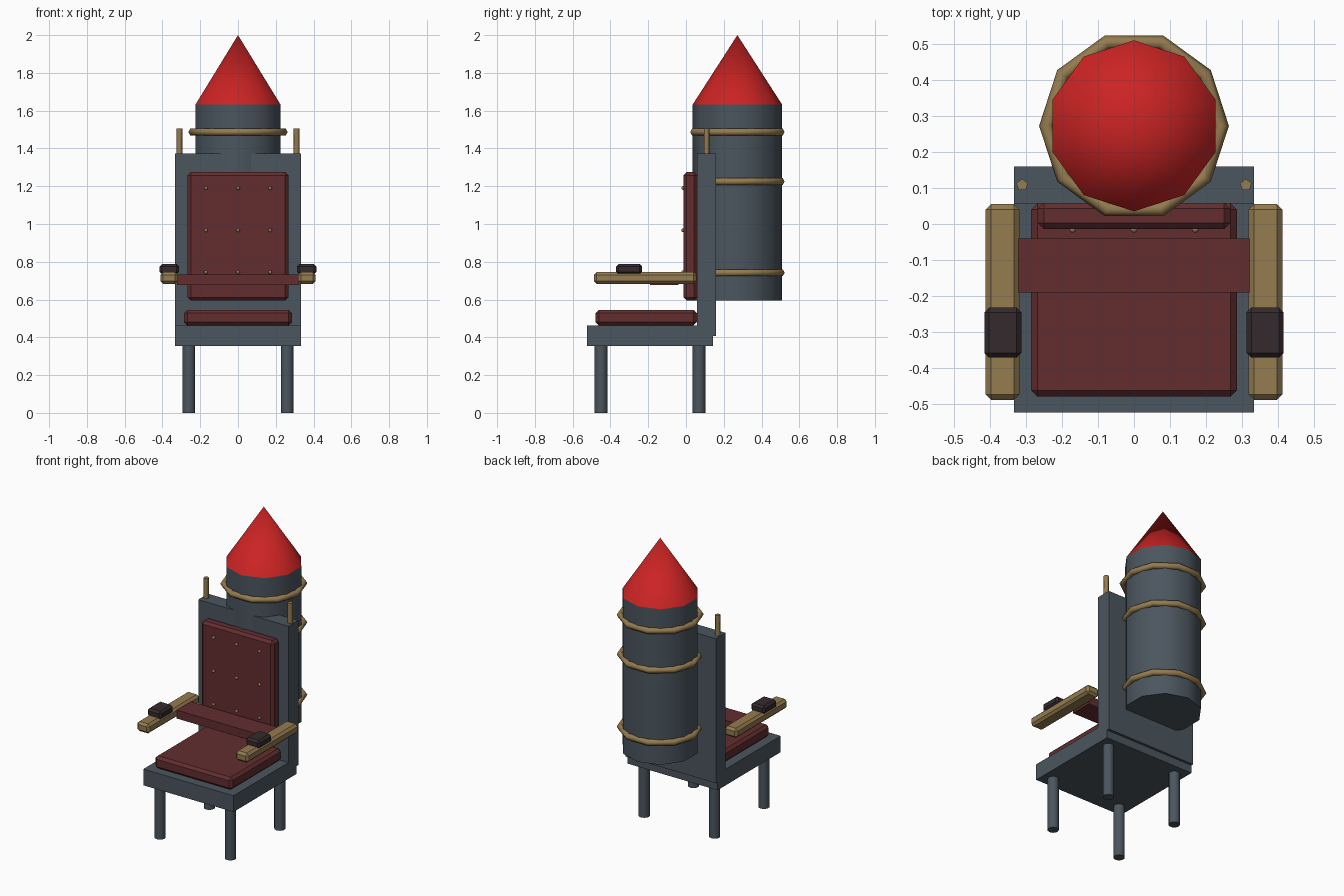
import bpy
import math
from mathutils import Vector

cube = bpy.data.objects.get("Cube")
if cube:
    bpy.data.objects.remove(cube, do_unlink=True)


def material(name, r, g, b):
    m = bpy.data.materials.new(name)
    m.use_nodes = True
    m.diffuse_color = (r, g, b, 1)
    bsdf = next(n for n in m.node_tree.nodes if n.type == 'BSDF_PRINCIPLED')
    bsdf.inputs["Base Color"].default_value = (r, g, b, 1)
    return m


STEEL = material("blue grey steel", 0.070, 0.092, 0.112)
RED = material("bright red", 0.60, 0.017, 0.017)
LEATHER = material("dark red leather", 0.125, 0.027, 0.028)
BRASS = material("dull brass", 0.30, 0.20, 0.078)
BLACK = material("dark pad", 0.034, 0.023, 0.025)


def finish(name, mat, smooth=None):
    ob = bpy.context.object
    ob.name = name
    ob.data.materials.append(mat)
    if smooth:
        bpy.ops.object.shade_smooth_by_angle(angle=math.radians(smooth))
    return ob


def box(name, mat, low, high, bevel=0):
    """Box between two corners, with an optional chamfer."""
    low, high = Vector(low), Vector(high)
    bpy.ops.mesh.primitive_cube_add(size=1, location=(low + high) / 2)
    ob = bpy.context.object
    ob.scale = high - low
    bpy.ops.object.transform_apply(location=False, rotation=False, scale=True)
    if bevel:
        mod = ob.modifiers.new("chamfer", 'BEVEL')
        mod.width = bevel
        mod.segments = 1
    return finish(name, mat)


def rod(name, mat, x, y, z0, z1, radius, sides, top=None, smooth=45):
    """Upright cylinder, or a cone when a top radius is given."""
    bpy.ops.mesh.primitive_cone_add(
        vertices=sides, radius1=radius, radius2=radius if top is None else top,
        depth=z1 - z0, location=(x, y, (z0 + z1) / 2))
    return finish(name, mat, smooth)


# Chair frame
box("seat_base", STEEL, (-0.333, -0.523, 0.355), (0.333, 0.143, 0.463))
box("backrest", STEEL, (-0.333, 0.057, 0.408), (0.333, 0.16, 1.372))

# Upholstery
box("seat_cushion", LEATHER, (-0.285, -0.478, 0.463), (0.285, 0.057, 0.546), 0.017)
box("back_cushion", LEATHER, (-0.267, -0.014, 0.595), (0.267, 0.06, 1.275), 0.017)
box("lap_bar", LEATHER, (-0.322, -0.19, 0.677), (0.322, -0.04, 0.733))

# Brass buttons on the back cushion
for z in (0.745, 0.967, 1.19):
    for x in (-0.17, 0, 0.17):
        bpy.ops.mesh.primitive_uv_sphere_add(
            segments=8, ring_count=5, radius=0.01, location=(x, -0.015, z))
        finish("cushion_button", BRASS, 60)

# Mirrored parts: legs, armrests, hand pads and back posts
for side, s in (("left", 1), ("right", -1)):
    for end, y in (("front", -0.45), ("rear", 0.069)):
        rod(f"{side}_{end}_leg", STEEL, s * 0.26, y, 0, 0.36, 0.035, 10)
    xs = sorted((s * 0.318, s * 0.411))
    box(f"{side}_armrest", BRASS, (xs[0], -0.488, 0.682), (xs[1], 0.055, 0.746), 0.015)
    xs = sorted((s * 0.312, s * 0.415))
    box(f"{side}_hand_pad", BLACK, (xs[0], -0.37, 0.734), (xs[1], -0.232, 0.788), 0.013)
    rod(f"{side}_back_post", BRASS, s * 0.31, 0.108, 1.365, 1.506, 0.017, 5, smooth=75)

# Rocket on the back
TANK_Y = 0.272
rod("rocket_body", STEEL, 0, TANK_Y, 0.595, 1.632, 0.237, 10)
rod("rocket_nose", RED, 0, TANK_Y, 1.632, 2.0, 0.237, 10, top=0)
for z in (0.742, 1.225, 1.487):
    bpy.ops.mesh.primitive_torus_add(
        major_segments=10, minor_segments=6, major_radius=0.243,
        minor_radius=0.02, location=(0, TANK_Y, z))
    finish("rocket_band", BRASS, 62)
